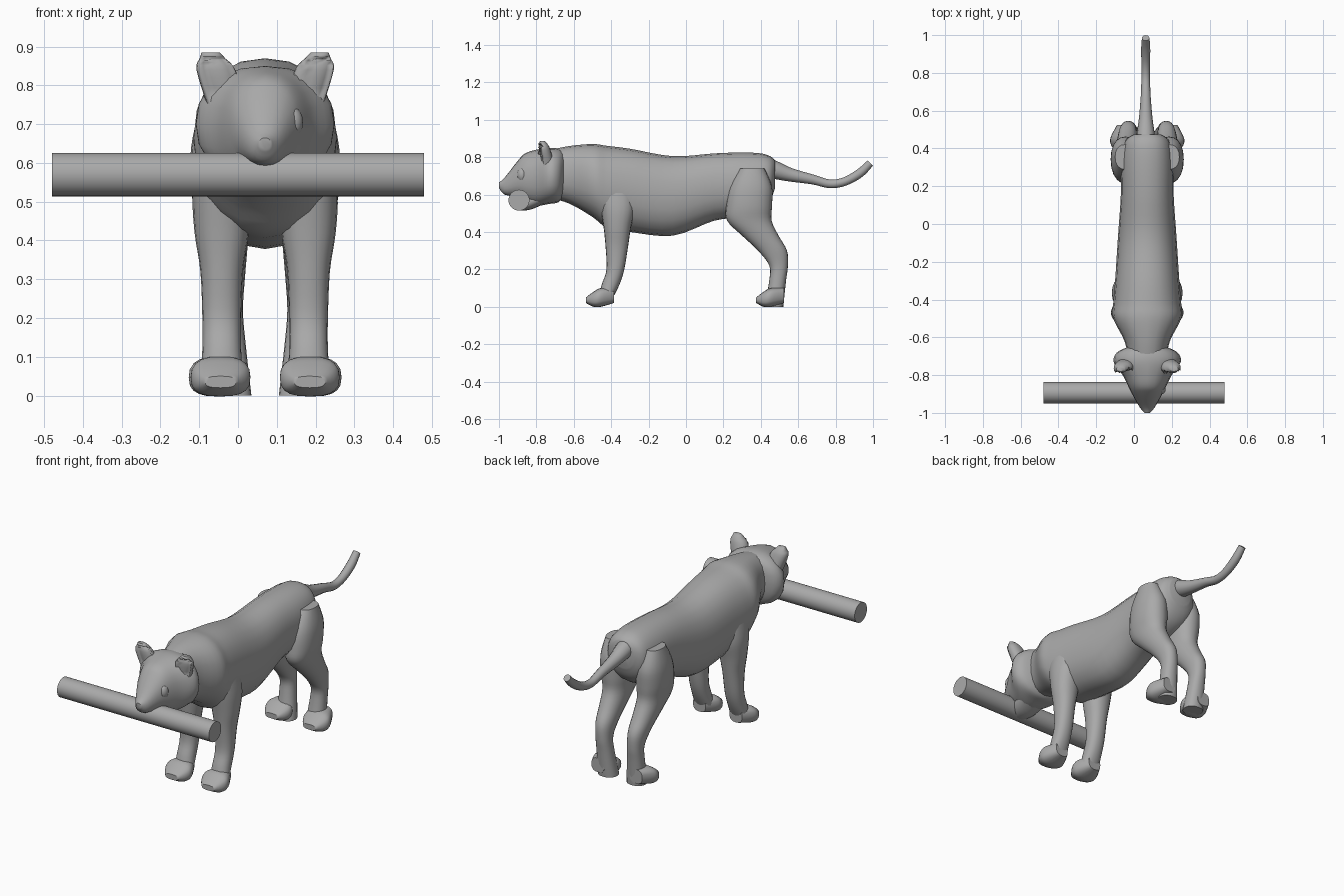
import bpy, bmesh, math
from mathutils import Vector

cube = bpy.data.objects.get("Cube")
if cube:
    bpy.data.objects.remove(cube)

MID = .07   # the animal stands a little left of the stick's middle

grey = bpy.data.materials.new("plain grey")
grey.use_nodes = True
grey_colour = (.4, .4, .4, 1)
grey.diffuse_color = grey_colour
grey.node_tree.nodes["Principled BSDF"].inputs["Base Color"].default_value = grey_colour


def finish(bm, name):
    """Turn a bmesh into a smooth shaded object that keeps its sharp edges."""
    bmesh.ops.recalc_face_normals(bm, faces=bm.faces)
    mesh = bpy.data.meshes.new(name)
    bm.to_mesh(mesh)
    bm.free()
    mesh.materials.append(grey)
    mesh.shade_smooth()
    mesh.set_sharp_from_angle(angle=math.radians(50))
    part = bpy.data.objects.new(name, mesh)
    bpy.context.collection.objects.link(part)
    return part


def smooth_path(points, steps=4):
    """Catmull-Rom interpolation through tuples of any length."""
    path = []
    last = len(points) - 1
    for i in range(last):
        before, start, end, after = (
            points[min(max(i + k, 0), last)] for k in (-1, 0, 1, 2))
        for step in range(steps):
            t = step / steps
            path.append([q + t / 2 * (r - p + t * (2 * p - 5 * q + 4 * r - s
                         + t * (3 * (q - r) + s - p)))
                         for p, q, r, s in zip(before, start, end, after)])
    path.append(points[last])
    return path


def skin(rings, bm, name):
    """Join neighbouring rings of vertices and close both ends."""
    for ring, following in zip(rings, rings[1:]):
        for k in range(len(ring)):
            bm.faces.new((ring[k - 1], ring[k], following[k], following[k - 1]))
    bm.faces.new(rings[0])
    bm.faces.new(rings[-1])
    return finish(bm, name)


def loft(name, axis, stations, offset=0, lean=0, sides=20, power=.9):
    """Rounded sections along an axis: (position, half width, low, high)."""
    bm = bmesh.new()
    rings = []
    for position, half, low, high in smooth_path(stations):
        centre = MID + offset + lean * (position - stations[0][0])
        ring = []
        for k in range(sides):
            angle = math.tau * k / sides
            c, s = (math.copysign(abs(f(angle)) ** power, f(angle))
                    for f in (math.cos, math.sin))
            x = centre + half * c
            across = (low + high) / 2 + (high - low) / 2 * s
            place = (x, position, across) if axis == "y" else (x, across, position)
            ring.append(bm.verts.new(place))
        rings.append(ring)
    return skin(rings, bm, name)


def paw(name, toe, offset):
    """Flat-soled paw running back from the toe."""
    loft(name, "y", [
        (toe, .04, .02, .05), (toe + .04, .07, 0, .08),
        (toe + .08, .075, 0, .1), (toe + .15, .04, .02, .1)],
        offset, power=.75)


# Trunk from neck to rump
loft("body", "y", [
    (-.72, .1, .58, .84), (-.62, .12, .55, .86), (-.5, .18, .48, .87),
    (-.42, .18, .42, .86), (-.3, .17, .4, .845), (-.07, .155, .38, .805),
    (.15, .14, .46, .82), (.3, .14, .48, .825), (.4, .13, .52, .82),
    (.45, .11, .57, .805), (.475, .07, .63, .785)])

# Head with wide cheek ruff tapering to the muzzle
loft("head", "y", [
    (-1, .015, .635, .665), (-.97, .04, .6, .69), (-.9, .08, .585, .78),
    (-.86, .1, .56, .82), (-.8, .13, .54, .84), (-.73, .178, .55, .85),
    (-.68, .16, .56, .845), (-.65, .1, .6, .83)])

# Lower jaw under the stick
loft("jaw", "y", [
    (-.92, .03, .53, .56), (-.89, .05, .515, .575),
    (-.83, .075, .52, .61), (-.76, .09, .55, .64)])

# Bulging eye on the left
bm = bmesh.new()
bmesh.ops.create_uvsphere(bm, u_segments=16, v_segments=10, radius=.028)
bmesh.ops.scale(bm, verts=bm.verts, vec=(1, 1, 1.4))
bmesh.ops.translate(bm, verts=bm.verts, vec=(.14, -.875, .705))
finish(bm, "left_eye")

# Paired ears, legs and paws
for side, label in ((1, "left"), (-1, "right")):
    ear = loft(label + "_ear", "z", [
        (.75, .05, -.79, -.7), (.84, .05, -.8, -.725),
        (.87, .033, -.79, -.74), (.885, .023, -.78, -.755)],
        side * .1, side * .3)
    # Hollow of the ear
    for vertex in ear.data.vertices:
        if vertex.normal.y < -.8 and vertex.co.z < .875:
            vertex.co.y += .02

    loft(label + "_front_leg", "z", [
        (.62, .06, -.47, -.28), (.52, .075, -.455, -.275),
        (.42, .07, -.44, -.295), (.32, .055, -.43, -.31),
        (.2, .05, -.425, -.33), (.12, .05, -.45, -.355),
        (.04, .055, -.47, -.395)], side * .112)
    paw(label + "_front_paw", -.535, side * .115)

    loft(label + "_hind_leg", "z", [
        (.74, .05, .29, .42), (.64, .075, .235, .46), (.54, .08, .215, .46),
        (.46, .07, .22, .458), (.38, .06, .3, .495), (.3, .05, .385, .54),
        (.22, .042, .445, .545), (.14, .045, .445, .535),
        (0, .055, .42, .52)], side * .12, side * .04)
    paw(label + "_hind_paw", .375, side * .12)

# Tail: round sections square to a curve of (y, z, radius)
tail_path = smooth_path([
    (.41, .755, .05), (.48, .73, .047), (.56, .705, .036), (.68, .68, .026),
    (.77, .657, .023), (.85, .67, .023), (.93, .715, .024), (.985, .768, .02)])
bm = bmesh.new()
rings = []
for i, (y, z, radius) in enumerate(tail_path):
    y0, z0, _ = tail_path[max(i - 1, 0)]
    y1, z1, _ = tail_path[min(i + 1, len(tail_path) - 1)]
    up = Vector((0, z0 - z1, y1 - y0)).normalized()
    centre = Vector((MID - .008, y, z))
    ring = []
    for k in range(12):
        angle = math.tau * k / 12
        across = Vector((math.cos(angle), 0, 0))
        ring.append(bm.verts.new(centre + radius * (across + math.sin(angle) * up)))
    rings.append(ring)
skin(rings, bm, "tail")

# Round stick held in the mouth
bpy.ops.mesh.primitive_cylinder_add(
    vertices=32, radius=.056, depth=.96,
    location=(0, -.893, .57), rotation=(0, math.pi / 2, 0))
stick = bpy.context.object
stick.name = "stick"
stick.data.materials.append(grey)
stick.data.shade_smooth()
stick.data.set_sharp_from_angle(angle=math.radians(50))
